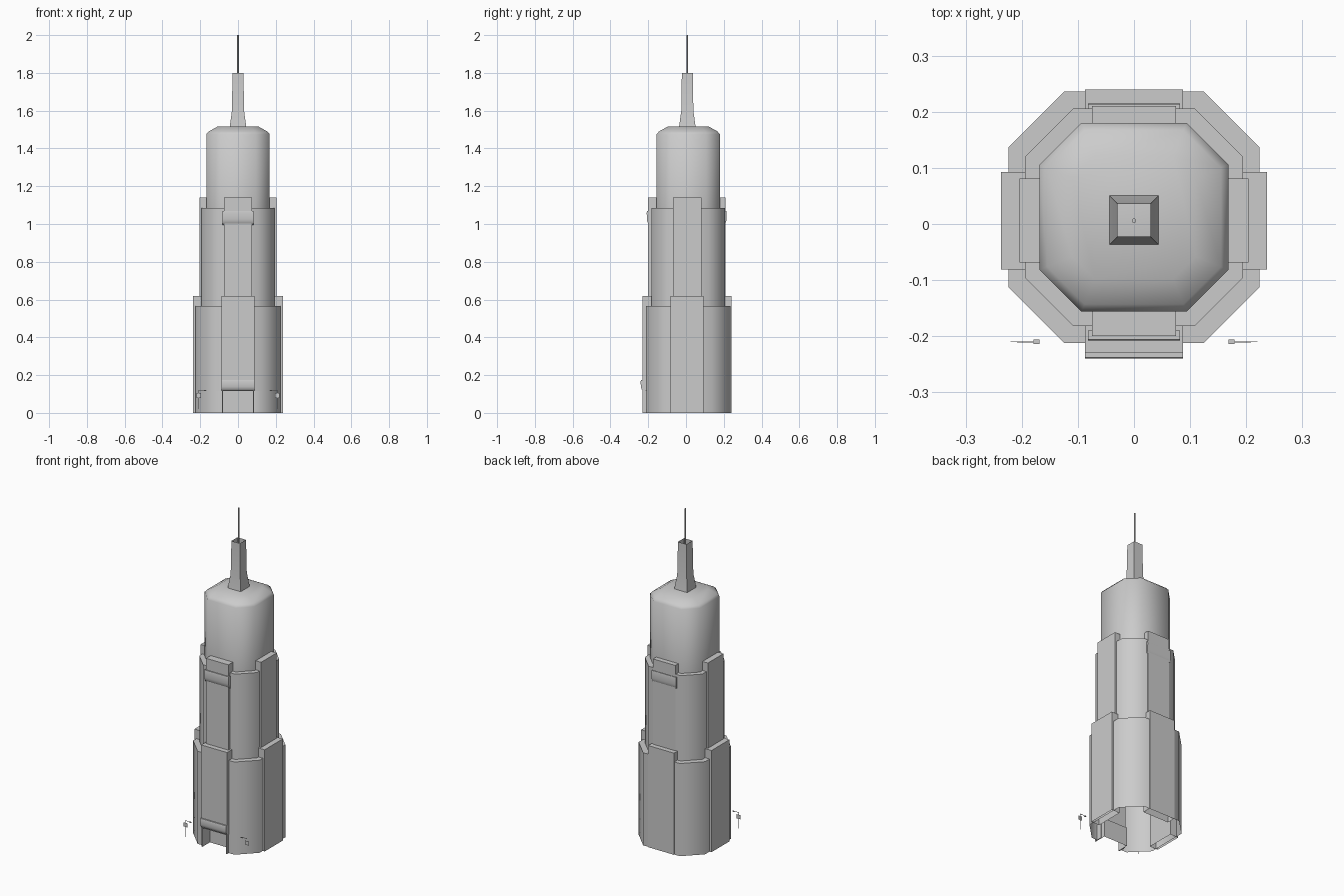
import bpy, bmesh, math

cube = bpy.data.objects.get("Cube")
if cube:
    bpy.data.objects.remove(cube, do_unlink=True)

GREY = (0.6, 0.6, 0.6, 1)
stone = bpy.data.materials.new("pale grey stone")
stone.use_nodes = True
stone.diffuse_color = GREY
stone.node_tree.nodes["Principled BSDF"].inputs["Base Color"].default_value = GREY

CY = 0.012  # tower axis in y


def finish(name, bm, smooth=50):
    bmesh.ops.recalc_face_normals(bm, faces=bm.faces)
    mesh = bpy.data.meshes.new(name)
    bm.to_mesh(mesh)
    bm.free()
    mesh.materials.append(stone)
    ob = bpy.data.objects.new(name, mesh)
    bpy.context.collection.objects.link(ob)
    if smooth:
        bpy.ops.object.select_all(action="DESELECT")
        ob.select_set(True)
        bpy.context.view_layer.objects.active = ob
        bpy.ops.object.shade_smooth_by_angle(angle=math.radians(smooth))
    return ob


def octagon(half, cut):
    """Square plan with chamfered corners, starting at the front right."""
    pts = [(cut, -half), (half, -cut), (half, cut), (cut, half)]
    return [(x, y + CY) for x, y in pts + [(-x, -y) for x, y in pts]]


def square(half):
    return [(-half, CY - 0.005 - half), (half, CY - 0.005 - half),
            (half, CY - 0.005 + half), (-half, CY - 0.005 + half)]


def loft(name, rings, cap=True, smooth=50):
    """Walls through a stack of (plan, height) rings, open underneath."""
    bm = bmesh.new()
    loops = [[bm.verts.new((x, y, z)) for x, y in plan] for plan, z in rings]
    for low, high in zip(loops, loops[1:]):
        n = len(low)
        for i in range(n):
            j = (i + 1) % n
            bm.faces.new((low[i], low[j], high[j], high[i]))
    if cap:
        bm.faces.new(loops[-1])
    return finish(name, bm, smooth)


def box(name, x, y, z, bottom=True):
    bm = bmesh.new()
    bmesh.ops.create_cube(bm, size=1)
    for v in bm.verts:
        v.co = [lo + (c + 0.5) * (hi - lo) for c, (lo, hi) in zip(v.co, (x, y, z))]
    if not bottom:
        low = [f for f in bm.faces if all(v.co.z < z[0] + 1e-4 for v in f.verts)]
        bmesh.ops.delete(bm, geom=low, context="FACES")
    return finish(name, bm, 0)


def rod(name, x, y, z0, z1, r, sides=8):
    ring = [(x + r * math.cos(math.tau * i / sides),
             y + r * math.sin(math.tau * i / sides)) for i in range(sides)]
    return loft(name, [(ring, z0), (ring, z1)])


def canopy(name, half, wall, out, z0, z1):
    """Slab across the facade with a rounded underside."""
    d, h = out - wall, z1 - z0
    profile = [(wall, z1), (out - d * 0.1, z1), (out, z1 - h * 0.12)]
    for i in range(1, 7):
        a = math.radians(15 * i)
        profile.append((wall + d * math.cos(a), z1 - h * (0.45 + 0.55 * math.sin(a))))
    bm = bmesh.new()
    ends = [[bm.verts.new((x, y, z)) for y, z in profile] for x in (-half, half)]
    n = len(profile)
    for i in range(n):
        j = (i + 1) % n
        bm.faces.new((ends[0][i], ends[0][j], ends[1][j], ends[1][i]))
    for end in ends:
        bm.faces.new(end)
    return finish(name, bm)


# Lower tier: entrance storey with a notch in the front, full plan above it
DOOR = 0.115
plan = octagon(0.224, 0.124)
front = CY - 0.224
notch = [(-0.08, front), (-0.08, front + 0.055), (0.08, front + 0.055), (0.08, front)]
loft("entrance_storey", [(plan + notch, 0), (plan + notch, DOOR)], cap=False)
loft("lower_tier", [(plan, DOOR), (plan, 0.565)])
bm = bmesh.new()
bm.faces.new([bm.verts.new((x, y, DOOR)) for x, y in notch])
finish("entrance_ceiling", bm, 0)
# Jambs beside the entrance
for side, s in (("left", 1), ("right", -1)):
    box(side + "_entrance_jamb", sorted((s * 0.08, s * 0.086)),
        (-0.229, -0.18), (0, DOOR))

# Middle and upper tiers
plan = octagon(0.194, 0.108)
loft("middle_tier", [(plan, 0.55), (plan, 1.085)])
plan = octagon(0.168, 0.094)
loft("upper_tier", [(plan, 1.07), (plan, 1.475),
                    (octagon(0.155, 0.088), 1.49), (octagon(0.11, 0.07), 1.515)], smooth=65)


# Pilasters on the four sides of both lower tiers
def pilasters(tier, half, side_out, front_out, back_out, depth, z0, z1, door=None):
    for name, s in (("left", 1), ("right", -1)):
        box(f"{tier}_{name}_pilaster", sorted((s * side_out, s * (side_out - depth))),
            (0.006 - half, 0.006 + half), (z0, z1), bottom=False)
    box(f"{tier}_front_pilaster", (-half, half), (front_out, front_out + depth),
        (door or z0, z1), bottom=bool(door))
    box(f"{tier}_back_pilaster", (-half, half), (back_out - depth, back_out),
        (z0, z1), bottom=False)


pilasters("lower", 0.087, 0.237, -0.23, 0.24, 0.055, 0, 0.62, door=DOOR)
pilasters("middle", 0.075, 0.204, -0.2, 0.21, 0.045, 0.55, 1.14)

# Canopies
canopy("entrance_canopy", 0.087, -0.22, -0.24, 0.115, 0.175)
canopy("front_upper_canopy", 0.082, -0.19, -0.208, 0.995, 1.07)
canopy("back_upper_canopy", 0.082, 0.2, 0.215, 0.995, 1.07)

# Spire, open at the top, with the mast inside
loft("spire", [(square(0.044), 1.512), (square(0.032), 1.6), (square(0.029), 1.8)],
     cap=False, smooth=30)
rod("mast", 0, CY - 0.006, 1.515, 2.0, 0.004)

# Street lamps at the front corners
for side, s in (("left", 1), ("right", -1)):
    rod(side + "_lamp_post", s * 0.208, -0.21, 0.02, 0.12, 0.0012, 6)
    box(side + "_lamp_sign", sorted((s * 0.195, s * 0.22)), (-0.2105, -0.2095), (0.08, 0.105))
    box(side + "_lamp_arm", sorted((s * 0.17, s * 0.208)), (-0.211, -0.209), (0.118, 0.12))
    box(side + "_lamp_head", sorted((s * 0.168, s * 0.179)), (-0.214, -0.206), (0.115, 0.119))
